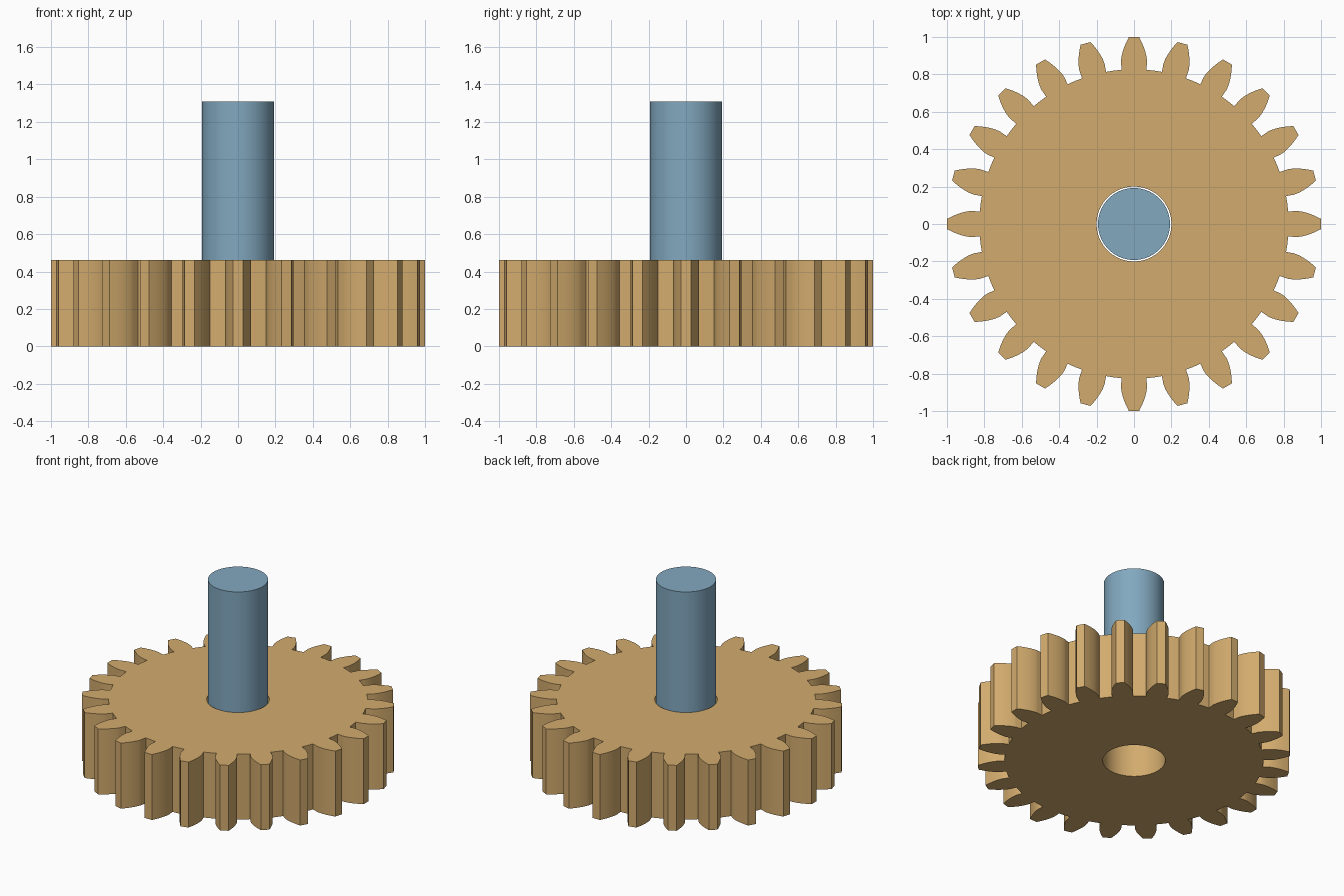
import bpy
import bmesh
from math import acos, cos, pi, radians, sin, sqrt, tan
from mathutils import Vector

cube = bpy.data.objects.get("Cube")
if cube:
    bpy.data.objects.remove(cube, do_unlink=True)

# Gear proportions, one module = 1/13 unit
M = 1 / 13
TEETH = 24
TIP_R, PITCH_R, ROOT_R = 13 * M, 12 * M, 10.75 * M
PRESSURE = radians(20)
BASE_R = PITCH_R * cos(PRESSURE)
THICK = 6 * M
BORE_R, SHAFT_R = 2.6 * M, 2.5 * M
SHAFT_BOTTOM, SHAFT_TOP = 5 * M, 17 * M


def material(name, color):
    mat = bpy.data.materials.new(name)
    mat.use_nodes = True
    mat.diffuse_color = color
    mat.node_tree.nodes["Principled BSDF"].inputs["Base Color"].default_value = color
    return mat


def finish(bm, name, mat):
    mesh = bpy.data.meshes.new(name)
    bm.to_mesh(mesh)
    bm.free()
    mesh.materials.append(mat)
    obj = bpy.data.objects.new(name, mesh)
    bpy.context.collection.objects.link(obj)
    bpy.ops.object.select_all(action="DESELECT")
    obj.select_set(True)
    bpy.context.view_layer.objects.active = obj
    bpy.ops.object.shade_smooth_by_angle(angle=radians(20))
    return obj


def polar(r, a):
    return Vector((r * cos(a), r * sin(a), 0))


def half_angle(r):
    """Half the angular width of an involute tooth at radius r."""
    a = acos(min(1, BASE_R / r))
    return pi / (2 * TEETH) + tan(PRESSURE) - PRESSURE - (tan(a) - a)


def gear_outline():
    steps = 8
    # Points crowd towards the base circle, where the flank curves most
    flank = [BASE_R + (TIP_R - BASE_R) * (i / steps) ** 2 for i in range(steps + 1)]
    profile = [(ROOT_R, half_angle(BASE_R))] + [(r, half_angle(r)) for r in flank]
    points = []
    for t in range(TEETH):
        mid = 2 * pi * t / TEETH
        points += [polar(r, mid - a) for r, a in profile]
        points += [polar(r, mid + a) for r, a in reversed(profile)]
        points.append(polar(ROOT_R, mid + pi / TEETH))
    return points


def add_loop(bm, points):
    verts = [bm.verts.new(p) for p in points]
    return [bm.edges.new((v, verts[(i + 1) % len(verts)])) for i, v in enumerate(verts)]


# Gear: toothed outline with a bore, filled and extruded
bm = bmesh.new()
edges = add_loop(bm, gear_outline())
edges += add_loop(bm, [polar(BORE_R, 2 * pi * i / 64) for i in range(64)])
bmesh.ops.triangle_fill(bm, use_beauty=True, edges=edges, normal=(0, 0, 1))
result = bmesh.ops.extrude_face_region(bm, geom=bm.faces[:], use_keep_orig=True)
top = [g for g in result["geom"] if isinstance(g, bmesh.types.BMVert)]
bmesh.ops.translate(bm, vec=(0, 0, THICK), verts=top)
bmesh.ops.recalc_face_normals(bm, faces=bm.faces[:])
finish(bm, "gear", material("tan", (0.65, 0.41, 0.155, 1)))

# Shaft: stands loosely in the upper part of the bore
bm = bmesh.new()
bmesh.ops.create_cone(bm, cap_ends=True, segments=64, radius1=SHAFT_R,
                      radius2=SHAFT_R, depth=SHAFT_TOP - SHAFT_BOTTOM)
bmesh.ops.translate(bm, vec=(0, 0, (SHAFT_TOP + SHAFT_BOTTOM) / 2), verts=bm.verts[:])
finish(bm, "shaft", material("steel blue", (0.223, 0.393, 0.522, 1)))
